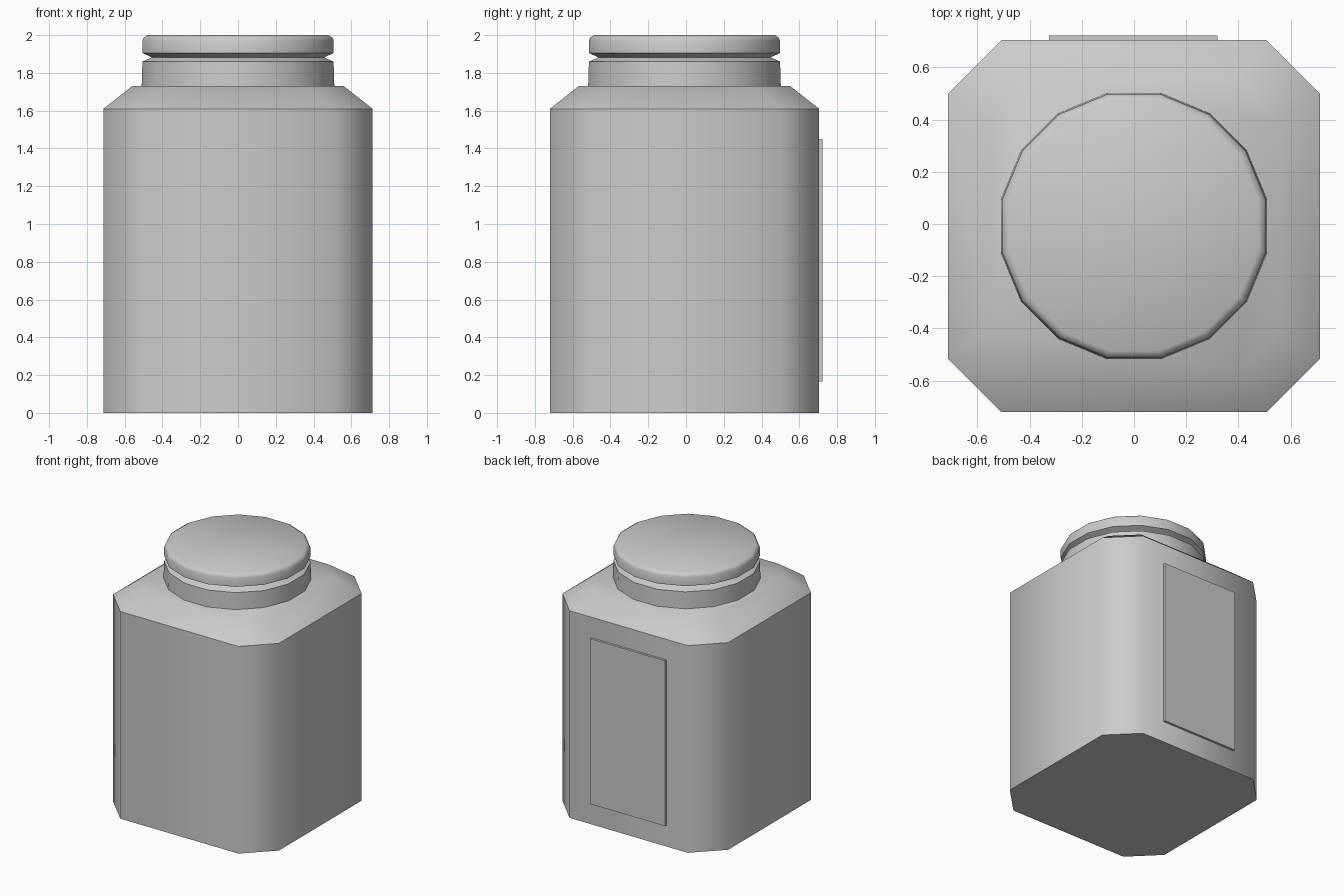
import bpy, bmesh, math

if "Cube" in bpy.data.objects:
    bpy.data.objects.remove(bpy.data.objects["Cube"])

CY = -0.008  # the jar sits slightly forward because of the rear label

grey = bpy.data.materials.new("light_grey")
grey.diffuse_color = (0.6, 0.6, 0.6, 1)
grey.use_nodes = True
grey.node_tree.nodes["Principled BSDF"].inputs["Base Color"].default_value = grey.diffuse_color


def loft(name, rings, cap_bottom=True, cap_top=True, angle=48):
    """Skin a stack of closed rings of (x, y, z) points."""
    bm = bmesh.new()
    loops = [[bm.verts.new(p) for p in ring] for ring in rings]
    n = len(loops[0])
    for a, b in zip(loops, loops[1:]):
        for i in range(n):
            j = (i + 1) % n
            bm.faces.new((a[i], a[j], b[j], b[i]))
    if cap_bottom:
        bm.faces.new(loops[0][::-1])
    if cap_top:
        bm.faces.new(loops[-1])
    me = bpy.data.meshes.new(name)
    bm.to_mesh(me)
    bm.free()
    me.materials.append(grey)
    ob = bpy.data.objects.new(name, me)
    bpy.context.collection.objects.link(ob)
    bpy.ops.object.select_all(action='DESELECT')
    ob.select_set(True)
    bpy.context.view_layer.objects.active = ob
    bpy.ops.object.shade_smooth_by_angle(angle=math.radians(angle))
    return ob


def octagon(half, z):
    """Square with chamfered corners."""
    c = half * 0.712
    pts = [(half, -c), (half, c), (c, half), (-c, half),
           (-half, c), (-half, -c), (-c, -half), (c, -half)]
    return [(x, y + CY, z) for x, y in pts]


def circle(half, z, n=16):
    """16-sided ring with flats facing the axes; half = distance to a flat."""
    r = half / math.cos(math.pi / n)
    return [(r * math.cos((i + 0.5) * 2 * math.pi / n),
             r * math.sin((i + 0.5) * 2 * math.pi / n) + CY, z) for i in range(n)]


# jar body with sloped shoulder
loft("jar_body", [octagon(0.713, 0), octagon(0.713, 1.61), octagon(0.56, 1.73)])

# neck collar, sloping in to the groove
loft("neck", [circle(0.51, 1.73), circle(0.506, 1.86), circle(0.455, 1.882)],
     cap_bottom=False, cap_top=False)

# lid
loft("lid", [circle(0.455, 1.882), circle(0.506, 1.905), circle(0.506, 1.972),
             circle(0.498, 1.988), circle(0.478, 2.0)], cap_bottom=False)

# label plate on the back
y0, y1 = 0.70, 0.722
loft("back_label", [[(-0.325, y0, z), (0.32, y0, z), (0.32, y1, z), (-0.325, y1, z)]
                    for z in (0.165, 1.45)], angle=30)
